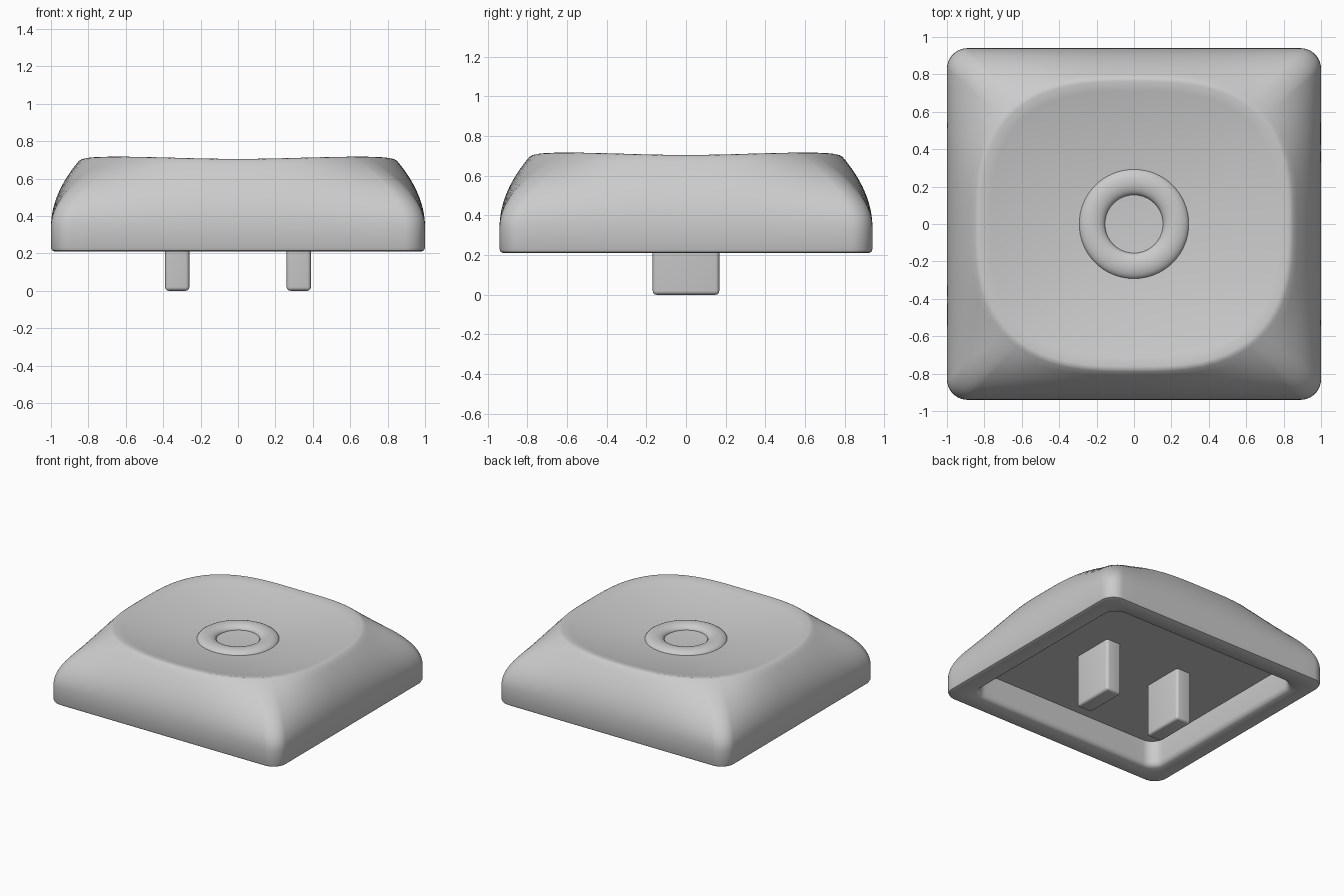
import bpy
import bmesh
from math import sin, cos, pi, atan2, radians

cube = bpy.data.objects.get("Cube")
if cube:
    bpy.data.objects.remove(cube)

grey = bpy.data.materials.new("light_grey")
grey.use_nodes = True
COLOR = (0.6, 0.6, 0.6, 1)
grey.diffuse_color = COLOR
grey.node_tree.nodes["Principled BSDF"].inputs["Base Color"].default_value = COLOR

HX, HY = 1.0, 0.94          # half size of the base
RIM_X, RIM_Y = 0.85, 0.79   # half size of the dish rim


def finish(name, bm, angle=40):
    bmesh.ops.recalc_face_normals(bm, faces=bm.faces)
    mesh = bpy.data.meshes.new(name)
    bm.to_mesh(mesh)
    bm.free()
    obj = bpy.data.objects.new(name, mesh)
    bpy.context.collection.objects.link(obj)
    mesh.materials.append(grey)
    bpy.ops.object.select_all(action='DESELECT')
    obj.select_set(True)
    bpy.context.view_layer.objects.active = obj
    bpy.ops.object.shade_smooth_by_angle(angle=radians(angle))
    return obj


def bridge(bm, rings, closed=False):
    pairs = list(zip(rings, rings[1:]))
    if closed:
        pairs.append((rings[-1], rings[0]))
    for a, b in pairs:
        n = len(a)
        for i in range(n):
            j = (i + 1) % n
            bm.faces.new((a[i], a[j], b[j], b[i]))


def rounded_rect(hx, hy, r, arc=10, edge=16):
    """Outline with evenly divided corners and straight sides."""
    corners = []
    for k, (sx, sy) in enumerate(((1, 1), (-1, 1), (-1, -1), (1, -1))):
        corners.append([(sx * (hx - r) + r * cos((k + i / arc) * pi / 2),
                         sy * (hy - r) + r * sin((k + i / arc) * pi / 2))
                        for i in range(arc + 1)])
    pts = []
    for k, c in enumerate(corners):
        pts += c
        a, b = c[-1], corners[(k + 1) % 4][0]
        pts += [(a[0] + (b[0] - a[0]) * i / edge, a[1] + (b[1] - a[1]) * i / edge)
                for i in range(1, edge)]
    return pts


def squircle(x, y, n=2.86):
    t = atan2(y / HY, x / HX)
    d = (abs(cos(t)) ** n + abs(sin(t)) ** n) ** (-1 / n)
    return RIM_X * d * cos(t), RIM_Y * d * sin(t), 0.012 * sin(2 * t) ** 2


# Cap: hollow underside, curved flanks and dished top in one shell
bm = bmesh.new()
rings = []


def add_ring(points):
    rings.append([bm.verts.new(p) for p in points])


base = rounded_rect(HX, HY, 0.11)
rim = [squircle(x, y) for x, y in base]

# cavity wall, bottom lip and lower edge: inset, corner radius, height
for inset, r, z in ((0.17, 0.1, 0.41), (0.165, 0.1, 0.25), (0.158, 0.105, 0.225),
                    (0.14, 0.11, 0.21), (0.02, 0.1, 0.21), (0.006, 0.105, 0.216),
                    (0, 0.11, 0.23)):
    add_ring([(x, y, z) for x, y in rounded_rect(HX - inset, HY - inset, r)])

# flanks curving from the square base to the soft rim
STEPS = 14
for k in range(STEPS + 1):
    u = k / STEPS
    w = u * u
    add_ring([(x + (rx - x) * w, y + (ry - y) * w, 0.34 + 0.355 * u + dz * w)
              for (x, y), (rx, ry, dz) in zip(base, rim)])

# rounded rim
for s, z in ((0.985, 0.702), (0.965, 0.705)):
    add_ring([(x * s, y * s, z + dz) for x, y, dz in rim])

# shallow dish
for k in range(1, 15):
    s = 0.965 * (1 - k / 15)
    f = (s / 0.965) ** 2
    add_ring([(x * s, y * s, 0.61 + (0.095 + dz) * f) for x, y, dz in rim])

bridge(bm, rings)
bm.faces.new(rings[0])
bm.faces.new(rings[-1])
finish("cap_shell", bm)

# Raised ring in the middle of the dish
bm = bmesh.new()
SEG = 64
profile = [(0.225 + 0.07 * cos(a * pi / 12), 0.613 + 0.038 * sin(a * pi / 12))
           for a in range(13)]
profile = [(0.295, 0.59)] + profile + [(0.155, 0.59)]
rings = [[bm.verts.new((r * cos(2 * pi * i / SEG), r * sin(2 * pi * i / SEG), z))
          for i in range(SEG)] for r, z in profile]
bridge(bm, rings, closed=True)
finish("centre_ring", bm)

# Two mounting prongs below
for side, x in (("left", 0.325), ("right", -0.325)):
    bm = bmesh.new()
    bmesh.ops.create_cube(bm, size=1)
    for v in bm.verts:
        v.co = (x + v.co.x * 0.13, v.co.y * 0.336, 0.21 + v.co.z * 0.42)
    edges = [e for e in bm.edges if min(v.co.z for v in e.verts) < 0.1]
    bmesh.ops.bevel(bm, geom=edges, offset=0.02, segments=4, profile=0.5, affect='EDGES')
    finish(side + "_prong", bm)
